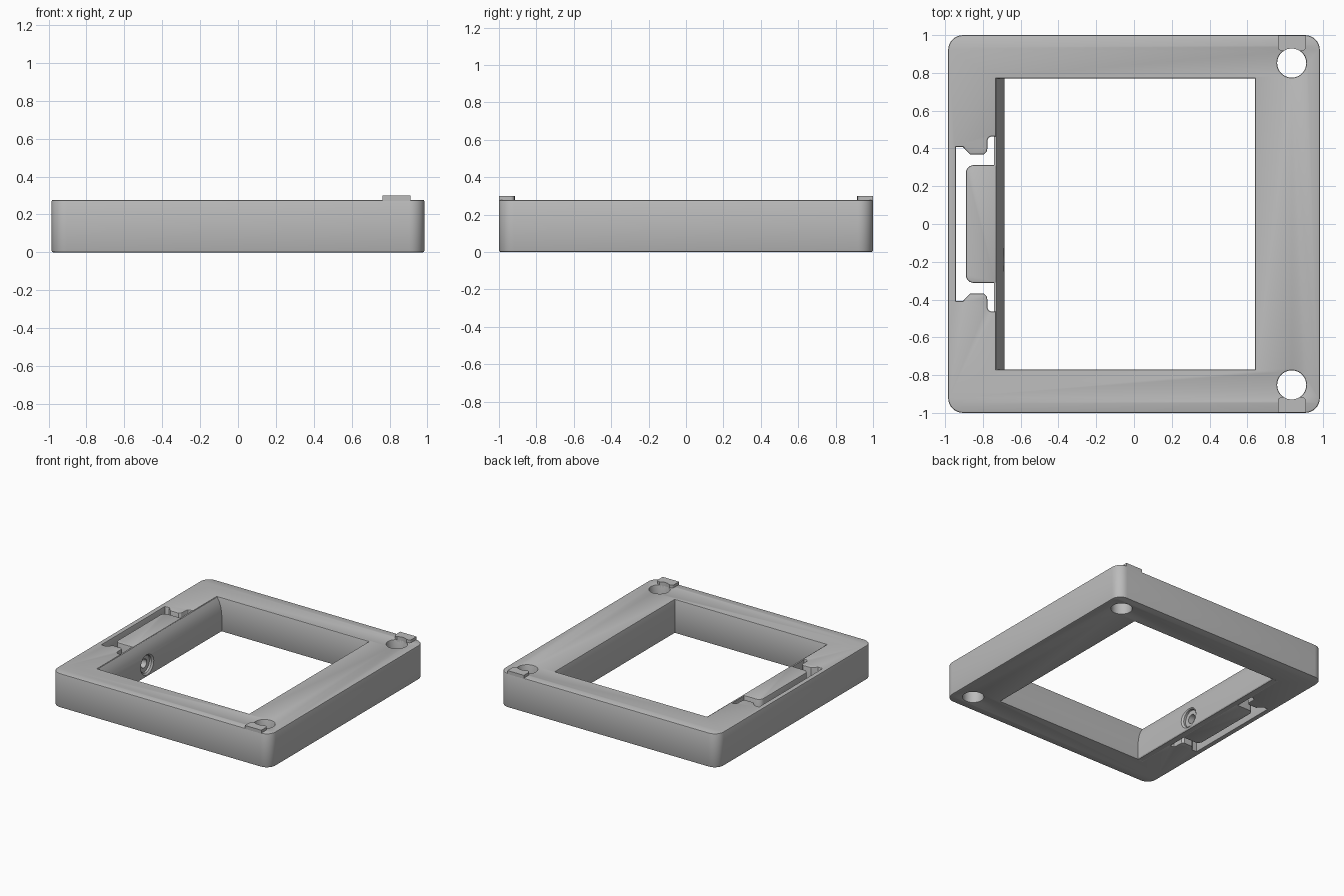
import bpy, bmesh
from math import sin, cos, pi, radians
from mathutils import Matrix

cube = bpy.data.objects.get("Cube")
if cube:
    bpy.data.objects.remove(cube, do_unlink=True)

grey = bpy.data.materials.new("plain grey")
grey.use_nodes = True
colour = (0.5, 0.5, 0.5, 1)
grey.diffuse_color = colour
grey.node_tree.nodes["Principled BSDF"].inputs["Base Color"].default_value = colour

HEIGHT, EDGE = 0.277, 0.008
HOLE_X, HOLE_Y, HOLE_R = 0.835, 0.852, 0.077


def arc(cx, cy, r, start, end, steps):
    angles = [radians(start + (end - start) * i / steps) for i in range(steps + 1)]
    return [(cx + r * cos(a), cy + r * sin(a)) for a in angles]


def rounded_box(hx, hy, r):
    points = []
    for i, (sx, sy) in enumerate([(1, 1), (-1, 1), (-1, -1), (1, -1)]):
        points += arc(sx * (hx - r), sy * (hy - r), r, 90 * i, 90 * i + 90, 8)
    return points


def mirrored(points):
    """Append the same outline reflected in y, running back."""
    return points + [(x, -y) for x, y in reversed(points)]


def activate(obj):
    bpy.ops.object.select_all(action='DESELECT')
    obj.select_set(True)
    bpy.context.view_layer.objects.active = obj


def finish(obj):
    activate(obj)
    bpy.ops.object.shade_smooth_by_angle(angle=radians(30))


def prism(name, outlines, z0, z1, edge=0.0):
    """Extrude closed outlines (inner ones are holes) with softened edges."""
    curve = bpy.data.curves.new(name, 'CURVE')
    curve.dimensions = '2D'
    curve.fill_mode = 'BOTH'
    curve.extrude = (z1 - z0) / 2 - edge
    curve.bevel_depth = edge
    curve.bevel_resolution = 1
    curve.offset = -edge
    for outline in outlines:
        spline = curve.splines.new('POLY')
        spline.points.add(len(outline) - 1)
        for point, (x, y) in zip(spline.points, outline):
            point.co = (x, y, 0, 1)
        spline.use_cyclic_u = True
    obj = bpy.data.objects.new(name, curve)
    bpy.context.collection.objects.link(obj)
    activate(obj)
    bpy.ops.object.convert(target='MESH')
    obj = bpy.context.object
    bm = bmesh.new()
    bm.from_mesh(obj.data)
    bmesh.ops.translate(bm, verts=bm.verts, vec=(0, 0, (z0 + z1) / 2))
    bmesh.ops.remove_doubles(bm, verts=bm.verts, dist=0.0001)
    bmesh.ops.recalc_face_normals(bm, faces=bm.faces)
    bm.to_mesh(obj.data)
    bm.free()
    obj.data.materials.clear()
    obj.data.materials.append(grey)
    return obj


# Frame with the window, the latch slot and two round holes
slot_half = [(-0.73, 0.463), (-0.757, 0.463), (-0.77, 0.457), (-0.776, 0.442),
             (-0.776, 0.40), (-0.78, 0.382), (-0.795, 0.368), (-0.868, 0.368),
             (-0.905, 0.407), (-0.943, 0.407)]
window = mirrored([(0.64, 0.77), (-0.73, 0.77)] + slot_half)
holes = [arc(HOLE_X, s * HOLE_Y, HOLE_R, 0, 351, 39) for s in (1, -1)]
frame = prism("frame", [rounded_box(0.984, 1.0, 0.08), window] + holes, 0, HEIGHT, EDGE)
finish(frame)

# Latch block inside the slot
block_half = [(-0.727, 0.312)] + arc(-0.848, 0.27, 0.042, 90, 180, 6)
latch_block = prism("latch_block", [mirrored(block_half)], 0, HEIGHT, EDGE)

# Inner wall beside the window, curving back towards the top
profile = [(-0.74, 0.002), (-0.69, 0.002), (-0.685, 0.01), (-0.685, 0.13),
           (-0.688, 0.165), (-0.695, 0.2), (-0.708, 0.24), (-0.727, 0.272), (-0.74, 0.272)]
mesh = bpy.data.meshes.new("inner_wall")
bm = bmesh.new()
face = bm.faces.new([bm.verts.new((x, -0.772, z)) for x, z in profile])
side = bmesh.ops.extrude_face_region(bm, geom=[face])
bmesh.ops.translate(bm, vec=(0, 1.544, 0),
                    verts=[v for v in side["geom"] if isinstance(v, bmesh.types.BMVert)])
bmesh.ops.recalc_face_normals(bm, faces=bm.faces)
bm.to_mesh(mesh)
bm.free()
mesh.materials.append(grey)
inner_wall = bpy.data.objects.new("inner_wall", mesh)
bpy.context.collection.objects.link(inner_wall)

# Stepped screw hole cut into the wall and the block
mesh = bpy.data.meshes.new("screw_cutter")
bm = bmesh.new()
rings = []
for x, r in [(-0.67, 0.086), (-0.685, 0.084), (-0.697, 0.07), (-0.715, 0.07),
             (-0.715, 0.036), (-0.80, 0.036)]:
    rings.append([bm.verts.new((x, -0.19 + r * cos(2 * pi * i / 32), 0.1 + r * sin(2 * pi * i / 32)))
                  for i in range(32)])
for a, b in zip(rings, rings[1:]):
    for i in range(32):
        j = (i + 1) % 32
        bm.faces.new((a[i], a[j], b[j], b[i]))
bm.faces.new(rings[0])
bm.faces.new(rings[-1])
bmesh.ops.recalc_face_normals(bm, faces=bm.faces)
bm.to_mesh(mesh)
bm.free()
mesh.materials.append(grey)
cutter = bpy.data.objects.new("screw_cutter", mesh)
cutter.hide_render = True
bpy.context.collection.objects.link(cutter)
for part in (latch_block, inner_wall):
    cut = part.modifiers.new("screw_hole", 'BOOLEAN')
    cut.operation = 'DIFFERENCE'
    cut.solver = 'EXACT'
    cut.object = cutter
    activate(part)
    bpy.ops.object.modifier_apply(modifier=cut.name)
    finish(part)
bpy.data.objects.remove(cutter, do_unlink=True)

# Raised stops at the edge, scooped out around the round holes
stop = ([(0.91, 0.999), (0.762, 0.999)] + arc(0.782, 0.937, 0.02, 180, 270, 5)
        + arc(HOLE_X, HOLE_Y, HOLE_R, 125, 55, 8) + arc(0.89, 0.937, 0.02, 270, 360, 5))
for name, s in (("back_stop", 1), ("front_stop", -1)):
    finish(prism(name, [[(x, s * y) for x, y in stop]], 0.255, 0.30))
